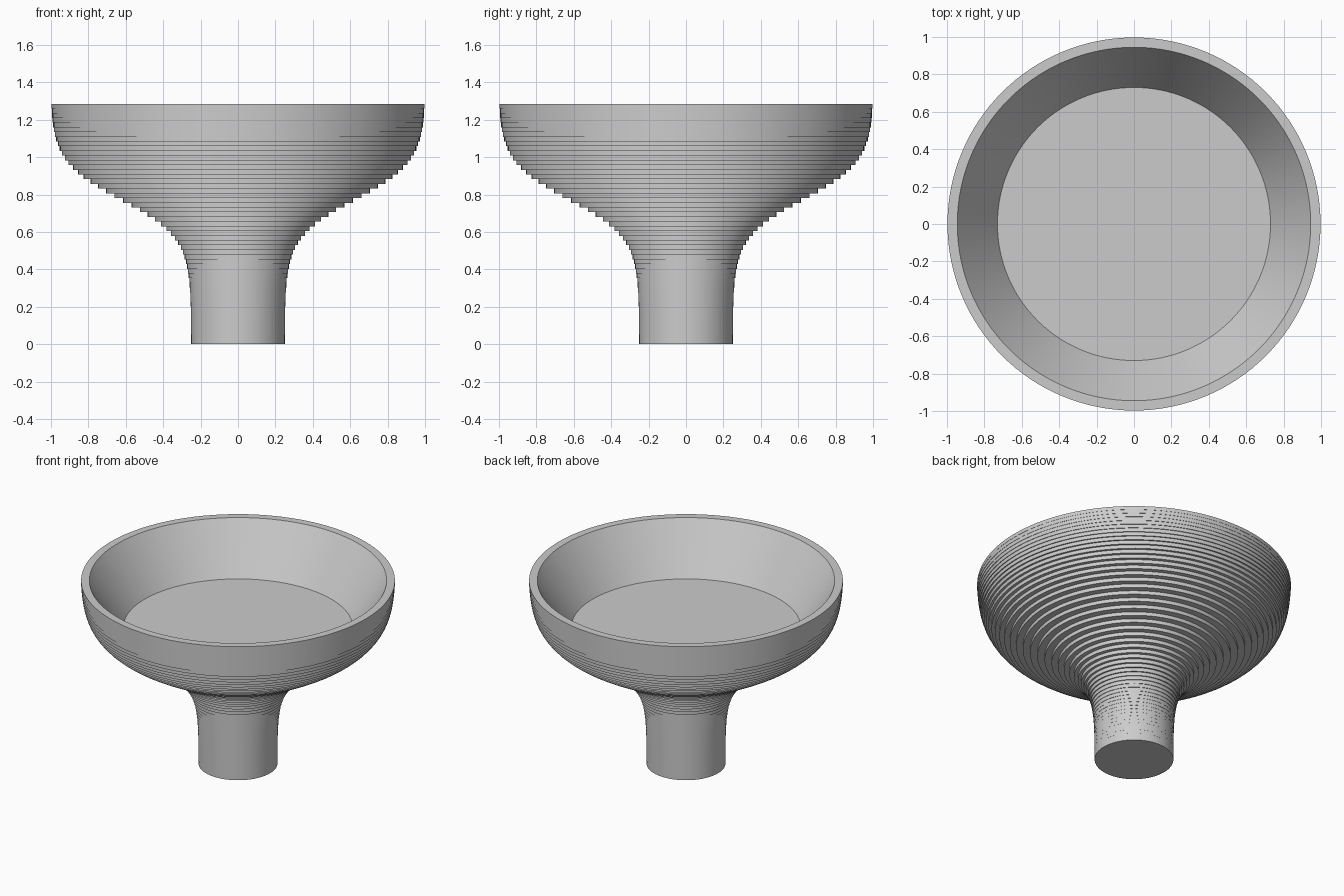
import bpy
import bmesh
import math

if "Cube" in bpy.data.objects:
    bpy.data.objects.remove(bpy.data.objects["Cube"])

SIDES = 128
HEIGHT = 1.285
LAYERS = 51


def outer_radius(z):
    """S-shaped flare from the stem to the rim."""
    return 0.25 + 0.753 / (1 + math.exp(-9.8 * (z - 0.775)))


# Stepped outside, one short cylinder per layer
step = HEIGHT / LAYERS
profile = [(0.0, 0.0)]
for i in range(LAYERS):
    r = min(1.0, outer_radius((i + 0.5) * step))
    profile += [(r, i * step), (r, (i + 1) * step)]

# Flat rim, sloping inner wall and flat floor
profile += [(0.945, HEIGHT), (0.73, 0.955), (0.0, 0.955)]

# Spin the profile around the z axis
bm = bmesh.new()
verts = [bm.verts.new((r, 0, z)) for r, z in profile]
edges = [bm.edges.new(pair) for pair in zip(verts, verts[1:])]
bmesh.ops.spin(bm, geom=verts + edges, cent=(0, 0, 0), axis=(0, 0, 1),
               angle=2 * math.pi, steps=SIDES, use_merge=False)
bmesh.ops.remove_doubles(bm, verts=bm.verts, dist=0.00001)
bmesh.ops.recalc_face_normals(bm, faces=bm.faces)
mesh = bpy.data.meshes.new("stepped_bowl")
bm.to_mesh(mesh)
bm.free()

bowl = bpy.data.objects.new("stepped_bowl", mesh)
bpy.context.collection.objects.link(bowl)

# Plain grey
grey = bpy.data.materials.new("light_grey")
grey.diffuse_color = (0.6, 0.6, 0.6, 1)
grey.use_nodes = True
grey.node_tree.nodes["Principled BSDF"].inputs["Base Color"].default_value = grey.diffuse_color
mesh.materials.append(grey)

# Smooth around, sharp at the steps
bpy.context.view_layer.objects.active = bowl
bowl.select_set(True)
bpy.ops.object.shade_smooth_by_angle(angle=math.radians(30))
